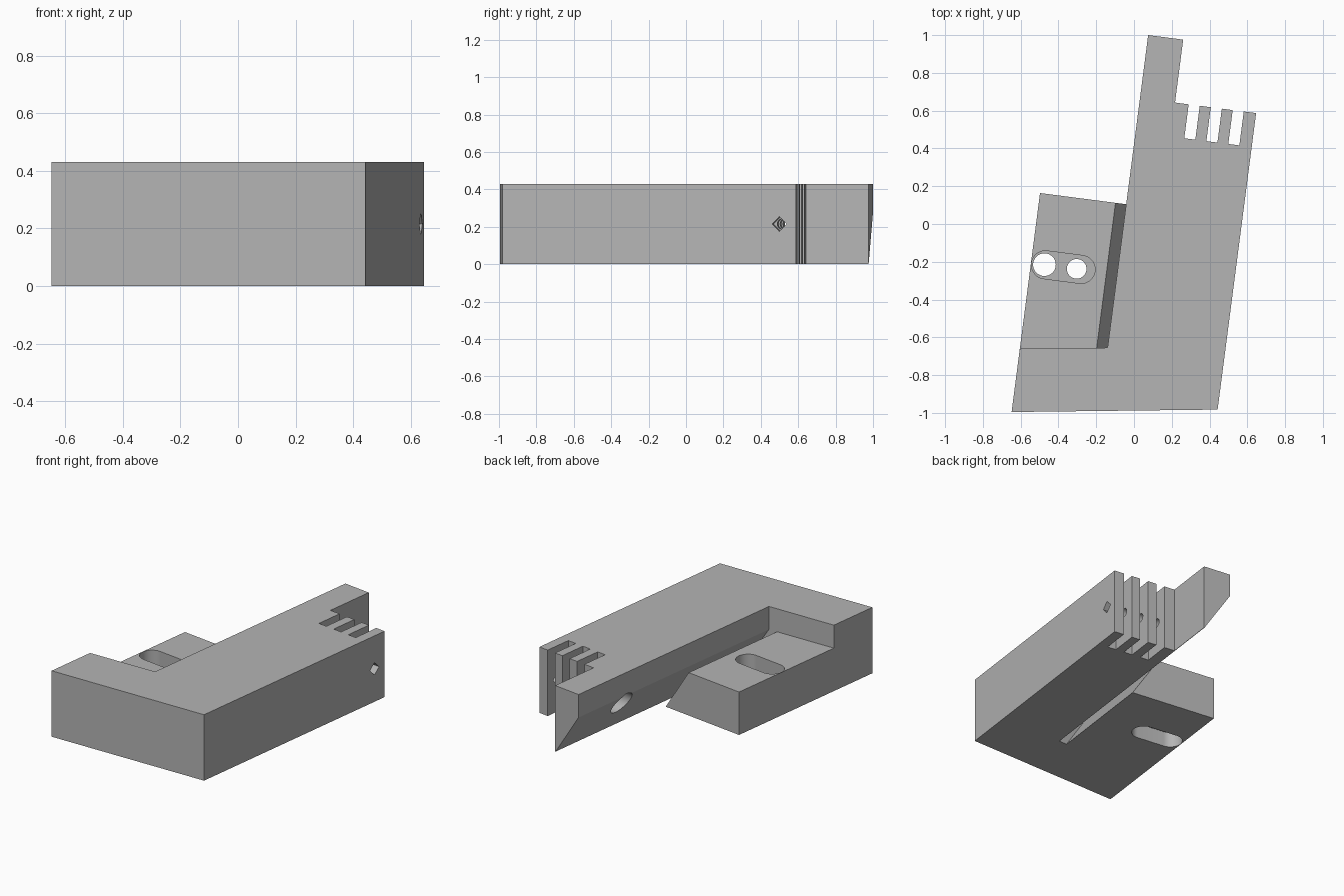
import bpy
from math import cos, sin, pi, radians
from mathutils import Matrix

if "Cube" in bpy.data.objects:
    bpy.data.objects.remove(bpy.data.objects["Cube"])

# The part is laid out in its own (s, v, z) frame, then turned a little about z
FRAME = Matrix.Translation((-0.14, -0.655, 0)) @ Matrix.Rotation(radians(-7.4), 4, "Z")
SKEW = 0.142      # slant of the front face
H, PAD = 0.43, 0.28

grey = bpy.data.materials.new("plain grey")
grey.use_nodes = True
grey.diffuse_color = (0.46, 0.46, 0.46, 1)
grey.node_tree.nodes["Principled BSDF"].inputs["Base Color"].default_value = grey.diffuse_color


def loft(name, ring_a, ring_b):
    """Closed solid between two matching rings of points."""
    n = len(ring_a)
    faces = [tuple(range(n)), tuple(range(2 * n - 1, n - 1, -1))]
    faces += [(i, i + n, (i + 1) % n + n, (i + 1) % n) for i in range(n)]
    mesh = bpy.data.meshes.new(name)
    mesh.from_pydata([FRAME @ Matrix.Translation(p).to_translation() for p in ring_a + ring_b], [], faces)
    mesh.materials.append(grey)
    obj = bpy.data.objects.new(name, mesh)
    bpy.context.collection.objects.link(obj)
    bpy.context.view_layer.objects.active = obj
    bpy.ops.object.mode_set(mode="EDIT")
    bpy.ops.mesh.select_all(action="SELECT")
    bpy.ops.mesh.normals_make_consistent(inside=False)
    bpy.ops.object.mode_set(mode="OBJECT")
    return obj


def upright(name, outline, z0, z1):
    return loft(name, [(s, v, z0) for s, v in outline], [(s, v, z1) for s, v in outline])


def along_arm(name, section, start, end):
    return loft(name, [(s, start(s), z) for s, z in section], [(s, end, z) for s, z in section])


def drill(name, radius, s0, s1, sides):
    ring = [(1.245 + radius * cos(2 * pi * i / sides), 0.215 + radius * sin(2 * pi * i / sides))
            for i in range(sides)]
    return loft(name, [(s0, v, z) for v, z in ring], [(s1, v, z) for v, z in ring])


def stadium(a, b, radius, v=0.393, steps=24):
    right = [(b + radius * sin(pi * i / steps), v - radius * cos(pi * i / steps)) for i in range(steps + 1)]
    left = [(a - radius * sin(pi * i / steps), v + radius * cos(pi * i / steps)) for i in range(steps + 1)]
    return right + left


def circle(c, radius, v=0.393, n=48):
    return [(c + radius * cos(2 * pi * i / n), v + radius * sin(2 * pi * i / n)) for i in range(n)]


# Body outline with the comb of fins beside the long tail
comb = []
for left in (0.495, 0.378, 0.26):
    comb += [(left + 0.059, 1.333), (left + 0.059, 1.152), (left, 1.152), (left, 1.333)]
body = upright("slotted_block", [(-0.46, -0.403), (0.62, -0.403 + 1.08 * SKEW), (0.62, 1.333)] + comb
               + [(0.187, 1.333), (0.187, 1.669), (-0.46, 1.669)], 0, H)

cutters = [
    # Pocket above the pad, joined to the slanted slot below the arm
    along_arm("pocket_cutter", [(-0.6, 0.5), (0, 0.5), (0, PAD), (0.217, -0.05), (0.16, -0.05),
                                (-0.057, PAD), (-0.6, PAD)], lambda s: SKEW * s, 2),
    # Open space behind the pad
    along_arm("back_cutter", [(-0.6, 0.33), (-0.061, 0.33), (0.19, -0.05), (-0.6, -0.05)],
              lambda s: 0.766, 2.1),
    # Long recesses in the pad, with two holes through the web between them
    upright("upper_recess_cutter", stadium(-0.383, -0.192, 0.074), 0.18, 0.32),
    upright("lower_recess_cutter", stadium(-0.383, -0.192, 0.074), -0.05, 0.1),
    upright("large_hole_cutter", circle(-0.388, 0.06), 0.05, 0.25),
    upright("small_hole_cutter", circle(-0.216, 0.052), 0.05, 0.25),
    # Cross bore, pin hole through the fins and square socket in the outer fin
    drill("bore_cutter", 0.076, -0.1, 0.18, 48),
    drill("pin_cutter", 0.028, 0.15, 0.52, 32),
    drill("socket_cutter", 0.04, 0.52, 0.7, 4),
]

bpy.context.view_layer.objects.active = body
for cutter in cutters:
    cutter.hide_render = True
    mod = body.modifiers.new(cutter.name, "BOOLEAN")
    mod.operation = "DIFFERENCE"
    mod.solver = "EXACT"
    mod.object = cutter
    bpy.ops.object.modifier_apply(modifier=mod.name)
for cutter in cutters:
    bpy.data.objects.remove(cutter)

bpy.ops.object.select_all(action="DESELECT")
body.select_set(True)
bpy.ops.object.shade_smooth_by_angle(angle=radians(25))
